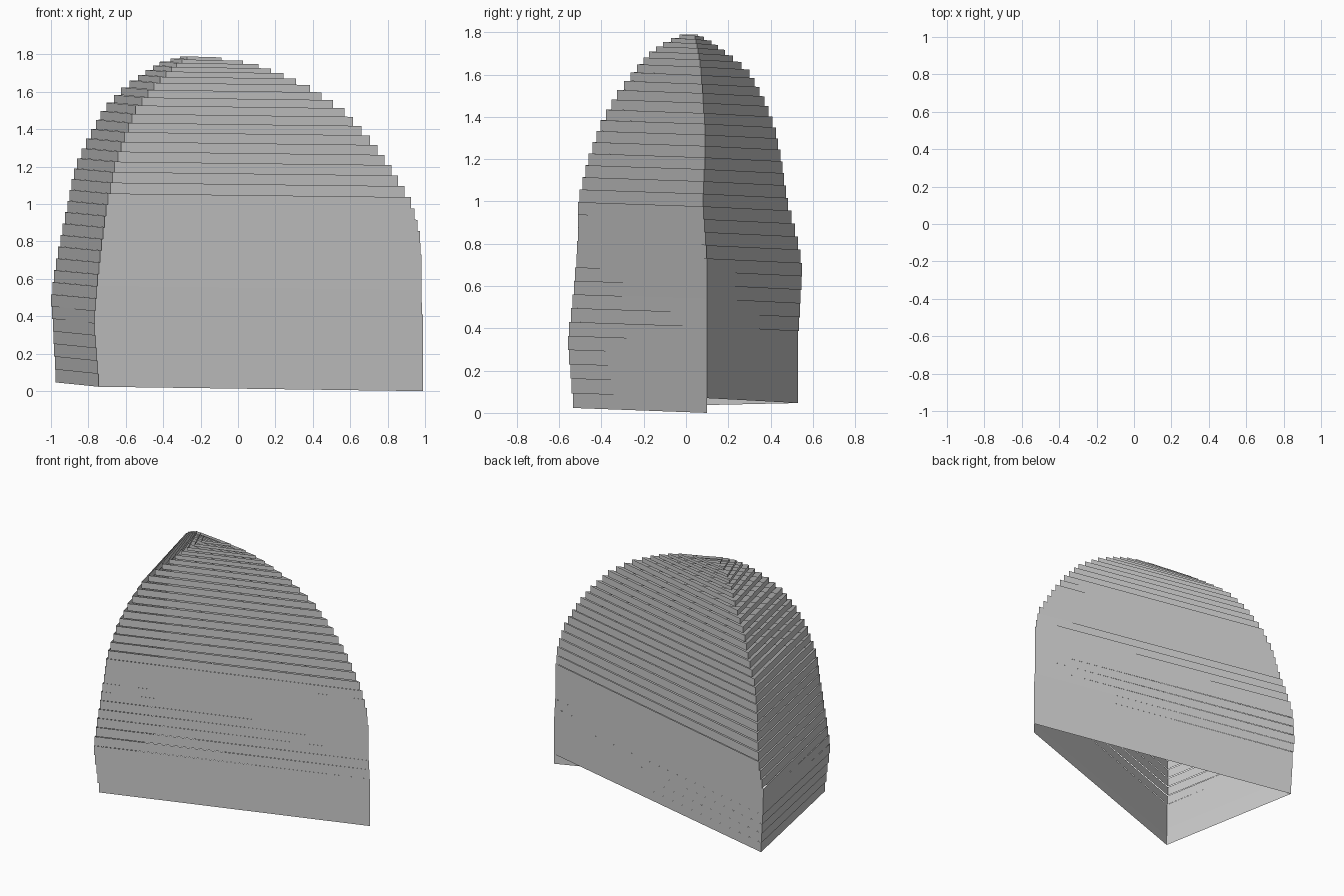
import bpy
import bmesh
from mathutils import Vector

default_cube = bpy.data.objects.get("Cube")
if default_cube:
    bpy.data.objects.remove(default_cube, do_unlink=True)

# Plan outline by height: z, then x and y of the tip, front and back corners
OUTLINE = [
    (0, .99, .1, -.74, -.53, -.97, .53),
    (.35, .99, .1, -.77, -.56, -.99, .53),
    (.5, .98, .1, -.76, -.54, -1, .54),
    (.7, .98, .1, -.74, -.52, -.97, .55),
    (.85, .97, .09, -.72, -.51, -.94, .52),
    (1, .93, .08, -.7, -.51, -.91, .48),
    (1.2, .81, .09, -.66, -.46, -.87, .45),
    (1.35, .7, .09, -.61, -.41, -.8, .42),
    (1.5, .56, .08, -.55, -.33, -.72, .36),
    (1.62, .38, .07, -.46, -.24, -.61, .29),
    (1.7, .21, .06, -.38, -.17, -.5, .19),
    (1.75, .07, .05, -.32, -.1, -.42, .12),
    (1.79, -.18, .04, -.26, -.01, -.3, .05),
]
# Rise of one turn at each height
RISE = [(0, .07), (1, .06), (1.4, .05), (1.6, .04), (1.75, .02), (1.79, .015)]
TOP = OUTLINE[-1][0]


def sample(table, height):
    """Interpolate the columns of a table at a height."""
    height = min(max(height, table[0][0]), table[-1][0])
    for low, high in zip(table, table[1:]):
        if height <= high[0]:
            blend = (height - low[0]) / (high[0] - low[0])
            return [a + (b - a) * blend for a, b in zip(low[1:], high[1:])]


def make_material(name, value):
    material = bpy.data.materials.new(name)
    material.use_nodes = True
    colour = (value, value, value, 1)
    material.diffuse_color = colour
    shader = material.node_tree.nodes["Principled BSDF"]
    shader.inputs["Base Color"].default_value = colour
    return material


def add_upright_edge(bm, height, corner):
    """Add the vertical fold of the ribbon at one corner of the plan."""
    rise = sample(RISE, height)[0]
    columns = sample(OUTLINE, height + rise / 2)
    x, y = columns[corner * 2:corner * 2 + 2]
    upper = min(height + rise, TOP)
    return [bm.verts.new(Vector((x, y, z))) for z in (height, upper)]


# Rising ribbon of upright panels, three folds to each turn, open below
bm = bmesh.new()
height, corner = 0, 0
previous = add_upright_edge(bm, height, corner)
while True:
    height += sample(RISE, height)[0] / 3
    if height > TOP - .01:
        break
    corner = (corner + 1) % 3
    current = add_upright_edge(bm, height, corner)
    bm.faces.new((current[0], previous[0], previous[1], current[1]))
    previous = current

mesh = bpy.data.meshes.new("spiral_shell")
bm.to_mesh(mesh)
bm.free()
shell = bpy.data.objects.new("spiral_shell", mesh)
bpy.context.collection.objects.link(shell)
mesh.materials.append(make_material("light grey", .6))
